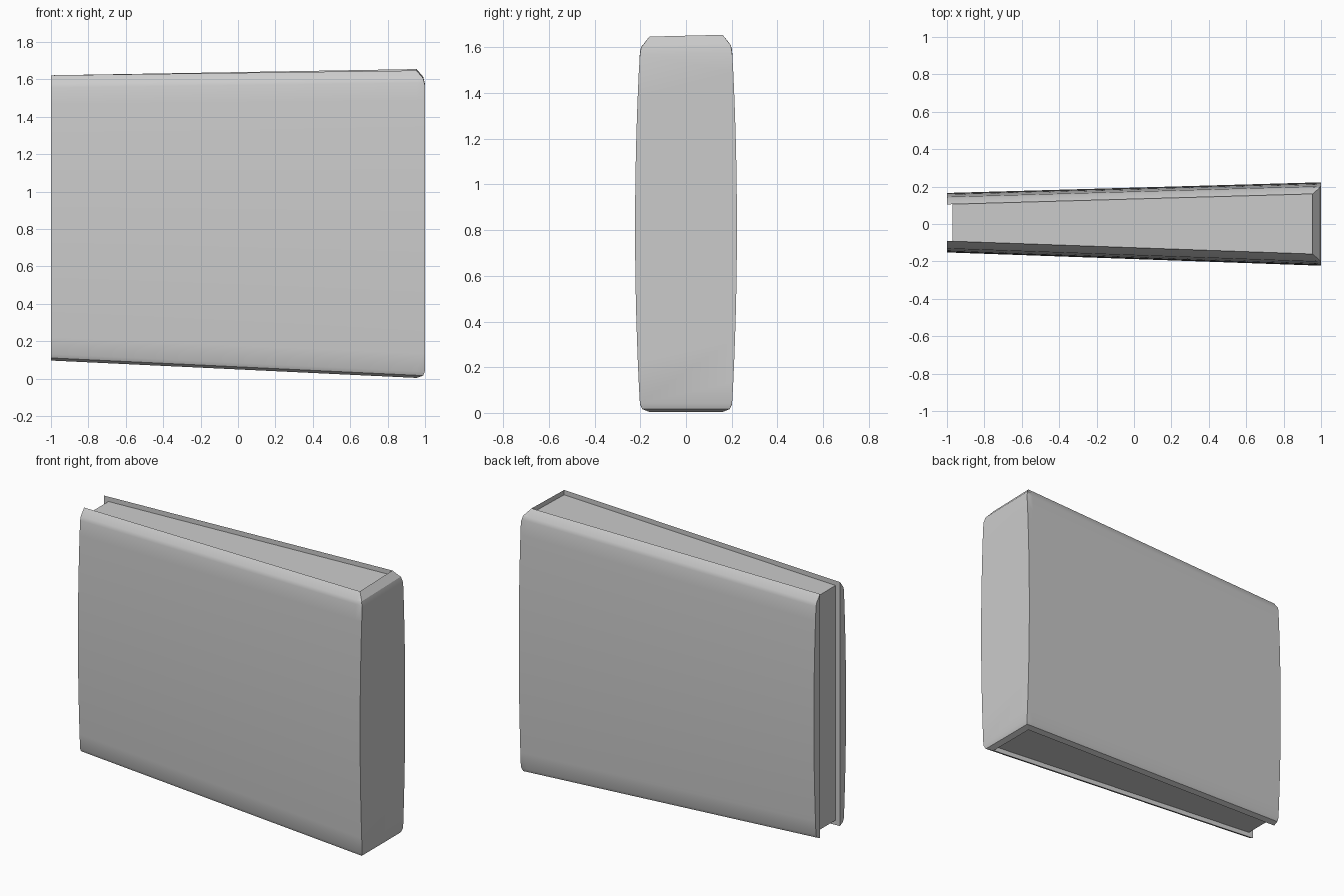
import bpy, bmesh, math

old = bpy.data.objects.get("Cube")
if old:
    bpy.data.objects.remove(old, do_unlink=True)

mat = bpy.data.materials.new("light_grey")
mat.use_nodes = True
grey = (0.6, 0.6, 0.6, 1)
mat.diffuse_color = grey
mat.node_tree.nodes["Principled BSDF"].inputs["Base Color"].default_value = grey

LIP_X = 0.955      # inner side of the closed end
RECESS = 0.03      # depth of the core below the lips
STEPS = 16         # segments up each bulged side


def mix(a, b, x):
    return a + (b - a) * (x + 1) / 2


def lip(x, side):
    """Inner lip: y, bottom z and top z at this x (side -1 front, 1 back)."""
    y = mix(0.007, 0, x) + side * mix(0.098, 0.162, x)
    return y, mix(0.097, 0.002, x), mix(1.622, 1.652 + side * 0.004, x)


def section(x, side, low=0.0, high=0.0):
    """Points up one bulged side; low and high trim its two ends."""
    y, zb, zt = lip(x, side)
    pts = [(0, zb), (0.03, zb + 0.014)]
    z0, z1 = zb + 0.035, zt - 0.065
    for i in range(STEPS + 1):
        s = 2 * i / STEPS - 1
        pts.append((0.04 + 0.021 * (1 - s * s), z0 + (z1 - z0) * i / STEPS))
    pts += [(0.033, zt - 0.042), (0, zt)]
    out = []
    for off, z in pts:
        if z < zb + low or z > zt - high:
            off = max(off, 0.03 if high < 0.06 else 0.04)
        out.append((x, y + side * off, min(max(z, zb + low), zt - high)))
    return out


def finish(bm, name):
    bmesh.ops.remove_doubles(bm, verts=bm.verts, dist=0.0005)
    bmesh.ops.recalc_face_normals(bm, faces=bm.faces)
    mesh = bpy.data.meshes.new(name)
    bm.to_mesh(mesh)
    bm.free()
    mesh.materials.append(mat)
    obj = bpy.data.objects.new(name, mesh)
    bpy.context.collection.objects.link(obj)
    return obj


# Cover: two bulged panels joined by a bevelled end
bm = bmesh.new()
stations = [(-1, 0, 0), (0, 0, 0), (LIP_X, 0, 0), (0.99, 0.014, 0.042), (1, 0.04, 0.08)]
rows = {s: [[bm.verts.new(p) for p in section(x, s, lo, hi)] for x, lo, hi in stations]
        for s in (-1, 1)}
for r in rows.values():
    for a, b in zip(r, r[1:]):
        for i in range(len(a) - 1):
            bm.faces.new((a[i], b[i], b[i + 1], a[i + 1]))
    bm.faces.new(r[0])                                        # open-end edge
    bm.faces.new([q[0] for q in r[:3]] + [q[-1] for q in r[2::-1]])  # inner wall
f, b = rows[-1], rows[1]
bm.faces.new((f[2][0], b[2][0], b[2][-1], f[2][-1]))          # inside of closed end
for k in (2, 3):                                              # end bevels
    for i in (0, -1):
        bm.faces.new((f[k][i], f[k + 1][i], b[k + 1][i], b[k][i]))
bm.faces.new(f[-1] + b[-1][::-1])                             # closed end
cover = finish(bm, "cover")
bpy.context.view_layer.objects.active = cover
cover.select_set(True)
bpy.ops.object.shade_smooth_by_angle(angle=math.radians(25))

# Core: flat block recessed between the panels
bm = bmesh.new()
ring = []
for x in (-1 + RECESS, LIP_X):
    yf, fb, ft = lip(x, -1)
    yb, bb, bt = lip(x, 1)
    ring.append([bm.verts.new((x, y, z)) for y, z in
                 ((yf, fb + RECESS), (yb, bb + RECESS), (yb, bt - RECESS), (yf, ft - RECESS))])
for i in range(4):
    j = (i + 1) % 4
    bm.faces.new((ring[0][i], ring[0][j], ring[1][j], ring[1][i]))
bm.faces.new(ring[0])
bm.faces.new(ring[1])
finish(bm, "core")
